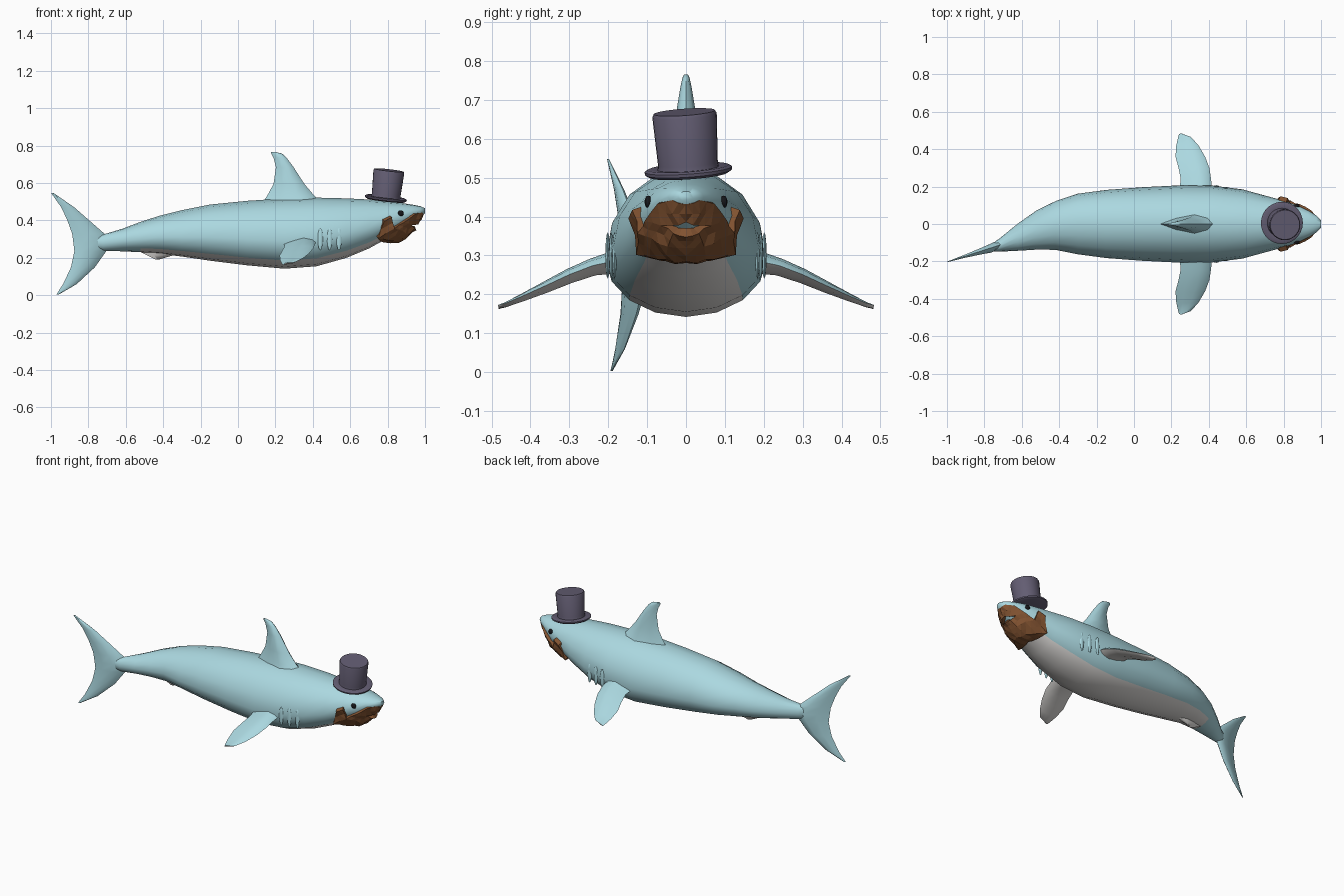
import bpy, bmesh, math, random
from mathutils import Vector, Euler
from mathutils.bvhtree import BVHTree

if "Cube" in bpy.data.objects:
    bpy.data.objects.remove(bpy.data.objects["Cube"])

random.seed(4)


def material(name, rgb):
    m = bpy.data.materials.new(name)
    m.diffuse_color = (*rgb, 1)
    m.use_nodes = True
    m.node_tree.nodes["Principled BSDF"].inputs["Base Color"].default_value = m.diffuse_color
    return m


BLUE = material("pale blue skin", (0.41, 0.69, 0.75))
BELLY = material("off white belly", (0.78, 0.76, 0.74))
PURPLE = material("dusky purple felt", (0.125, 0.11, 0.17))
BROWN = material("brown hair", (0.22, 0.085, 0.03))
BLACK = material("black eye", (0.008, 0.008, 0.01))


def finish(bm, name, mats, angle=None, rule=None):
    """Turn a bmesh into a named object; rule(face) picks the material slot."""
    bm.normal_update()
    for f in bm.faces:
        f.smooth = angle is not None
        if rule:
            f.material_index = rule(f)
    me = bpy.data.meshes.new(name)
    bm.to_mesh(me)
    bm.free()
    ob = bpy.data.objects.new(name, me)
    bpy.context.collection.objects.link(ob)
    for m in mats:
        me.materials.append(m)
    if angle is not None:
        bpy.ops.object.select_all(action='DESELECT')
        ob.select_set(True)
        bpy.context.view_layer.objects.active = ob
        bpy.ops.object.shade_smooth_by_angle(angle=math.radians(angle))
    return ob


def loft(rings):
    """Skin a list of closed rings and cap both ends."""
    bm = bmesh.new()
    vs = [[bm.verts.new(p) for p in r] for r in rings]
    n = len(vs[0])
    for a, b in zip(vs, vs[1:]):
        for i in range(n):
            j = (i + 1) % n
            bm.faces.new((a[i], a[j], b[j], b[i]))
    bm.faces.new(vs[0])
    bm.faces.new(vs[-1])
    bmesh.ops.recalc_face_normals(bm, faces=bm.faces)
    return bm


def fin(sections, thick_dir):
    """Loft a blade: each section is (leading point, trailing point, thickness)."""
    d = Vector(thick_dir).normalized()
    rings = []
    for lead, trail, t in sections:
        a, b = Vector(lead), Vector(trail)
        rings.append([a, a.lerp(b, .12) + d * t * .32, a.lerp(b, .38) + d * t * .5,
                      a.lerp(b, .72) + d * t * .3, b, a.lerp(b, .72) - d * t * .3,
                      a.lerp(b, .38) - d * t * .5, a.lerp(b, .12) - d * t * .32])
    return loft(rings)


# Body: x, centre y, half width, top z, bottom z, widest z
stations = [
    (1.0, 0, .02, .465, .44, .452), (.975, 0, .045, .476, .415, .45),
    (.93, 0, .073, .485, .375, .44), (.87, 0, .102, .494, .335, .42),
    (.80, 0, .125, .502, .305, .395), (.70, 0, .152, .512, .25, .36),
    (.58, 0, .185, .518, .20, .33), (.42, 0, .205, .522, .155, .30),
    (.25, 0, .207, .518, .142, .29), (.05, 0, .197, .505, .16, .30),
    (-.15, 0, .182, .485, .185, .31), (-.30, 0, .162, .455, .207, .31),
    (-.42, -.008, .13, .425, .222, .31), (-.52, -.032, .105, .393, .23, .30),
    (-.62, -.07, .073, .355, .235, .29), (-.72, -.113, .035, .325, .238, .28),
    (-.78, -.132, .012, .31, .25, .28)]
SIDES = 16
rings = []
for x, yc, hw, zt, zb, zw in stations:
    ring = []
    for i in range(SIDES):
        a = 2 * math.pi * i / SIDES
        s = math.sin(a)
        ring.append((x, yc + hw * math.cos(a), zw + s * ((zt - zw) if s > 0 else (zw - zb))))
    rings.append(ring)
bm = loft(rings)
# pale belly: the four lowest faces of each band behind the chin
bm.faces.ensure_lookup_table()
belly = {k * SIDES + i for k in range(4, 13) for i in range(10, 14)}
skin = BVHTree.FromBMesh(bm)
bm.faces.index_update()
finish(bm, "body", [BLUE, BELLY], 60, lambda f: int(f.index in belly))


def on_skin(x, z, side):
    return skin.ray_cast(Vector((x, side, z)), Vector((0, -side, 0)))


# Tail fin follows the sideways bend of the tail
def tail_point(x, z):
    return (x, -.11 - .32 * (-.71 - x), z)


tail = [(.003, -.96, -.972, .006), (.06, -.862, -.935, .015), (.15, -.765, -.893, .035),
        (.235, -.705, -.875, .055), (.28, -.68, -.88, .06), (.33, -.715, -.887, .05),
        (.40, -.795, -.912, .035), (.47, -.875, -.945, .02), (.548, -.988, -1.0, .005)]
finish(fin([(tail_point(a, z), tail_point(b, z), t) for z, a, b, t in tail], (.3, 1, 0)),
       "tail_fin", [BLUE], 60)

# Dorsal fin
dorsal = [(.48, .47, .12, .12), (.53, .41, .155, .085), (.595, .355, .19, .065),
          (.685, .297, .203, .045), (.735, .26, .19, .028), (.758, .235, .177, .018),
          (.766, .2, .176, .01)]
finish(fin([((a, 0, z), (b, 0, z), t) for z, a, b, t in dorsal], (0, 1, 0)),
       "dorsal_fin", [BLUE], 60)

# Small fin under the tail stem
anal = [(.24, -.28, -.54, .06), (.215, -.34, -.49, .04), (.192, -.42, -.442, .01)]
finish(fin([((a, -.012, z), (b, -.03, z), t) for z, a, b, t in anal], (0, 1, 0)),
       "under_tail_fin", [BELLY], 60)

# Pectoral fins, gill ridges and eyes on both sides
pectoral = [(.16, .42, .24, .285, .065), (.24, .412, .25, .268, .045),
            (.30, .403, .238, .245, .038), (.36, .38, .222, .217, .03),
            (.42, .345, .226, .19, .02), (.465, .305, .236, .171, .012),
            (.482, .26, .241, .166, .007)]
for side, label in ((1, "left"), (-1, "right")):
    bm = fin([((a, side * y, z + .006), (b, side * y, z - .004), t)
              for y, a, b, z, t in pectoral], (0, side * .35, 1))
    finish(bm, label + "_pectoral_fin", [BLUE, BELLY], 60, lambda f: int(f.normal.z < -.25))

    bm = bmesh.new()
    for x in (.44, .49, .54):
        p, n = on_skin(x, .30, side)[:2]
        new = bmesh.ops.create_uvsphere(bm, u_segments=8, v_segments=6, radius=1)["verts"]
        bmesh.ops.scale(bm, vec=(.014, .006, .06), verts=new)
        bmesh.ops.translate(bm, vec=p, verts=new)
    finish(bm, label + "_gill_ridges", [BLUE], 60)

    p = on_skin(.87, .438, side)[0]
    bm = bmesh.new()
    bmesh.ops.create_uvsphere(bm, u_segments=12, v_segments=8, radius=.016)
    bmesh.ops.scale(bm, vec=(1, .6, 1), verts=bm.verts)
    bmesh.ops.translate(bm, vec=p, verts=bm.verts)
    finish(bm, label + "_eye", [BLACK], 60)

# Top hat: lathed profile, tilted forward and a little sideways
profile = [(.001, 0), (.10, 0), (.112, .007), (.113, .015), (.104, .02), (.079, .018),
           (.077, .03), (.083, .155), (.079, .163), (.001, .163)]
bm = loft([[(r * math.cos(2 * math.pi * i / 28), r * math.sin(2 * math.pi * i / 28), z)
            for i in range(28)] for r, z in profile])
hat = finish(bm, "top_hat", [PURPLE], 35)
hat.location = (.789, .007, .507)
hat.rotation_euler = Euler((math.radians(4), math.radians(6.5), 0))

# Beard and moustache: faceted half shell round the mouth, mirrored and thickened
pts = [(.992, 0, .432), (.985, .035, .442), (.945, .072, .434), (.885, .107, .388),
       (.965, 0, .385), (.95, .03, .378), (.925, .06, .380),
       (.95, 0, .352), (.94, .03, .36),
       (.915, 0, .32), (.905, .045, .325), (.88, .088, .345),
       (.87, 0, .285), (.845, .05, .289), (.80, .092, .295),
       (.835, .118, .36), (.82, .132, .418), (.78, .142, .397), (.748, .123, .306),
       (.785, 0, .286), (.765, .065, .288)]
quads = [(0, 1, 5, 4), (1, 2, 6, 5), (2, 3, 11, 6), (7, 8, 10, 9), (8, 6, 11, 10),
         (9, 10, 13, 12), (10, 11, 14, 13), (11, 15, 18, 14), (15, 16, 17, 18),
         (3, 15, 11), (12, 13, 20, 19), (13, 14, 18, 20)]
bm = bmesh.new()
vs = [bm.verts.new(p) for p in pts]
for q in quads:
    bm.faces.new([vs[i] for i in q])
bmesh.ops.recalc_face_normals(bm, faces=bm.faces)
if sum(f.normal.x * f.calc_area() for f in bm.faces) < 0:
    bmesh.ops.reverse_faces(bm, faces=bm.faces)
bmesh.ops.subdivide_edges(bm, edges=bm.edges, cuts=1, use_grid_fill=True)
bmesh.ops.triangulate(bm, faces=bm.faces)
bm.normal_update()
for v in bm.verts:
    push = v.normal * random.uniform(-.002, .009)
    if v.co.y < 1e-4:
        push.y = 0
    v.co += push
beard = finish(bm, "beard", [BROWN])
mirror = beard.modifiers.new("mirror", 'MIRROR')
mirror.use_axis = (False, True, False)
solid = beard.modifiers.new("thickness", 'SOLIDIFY')
solid.thickness = .025
solid.offset = -1
